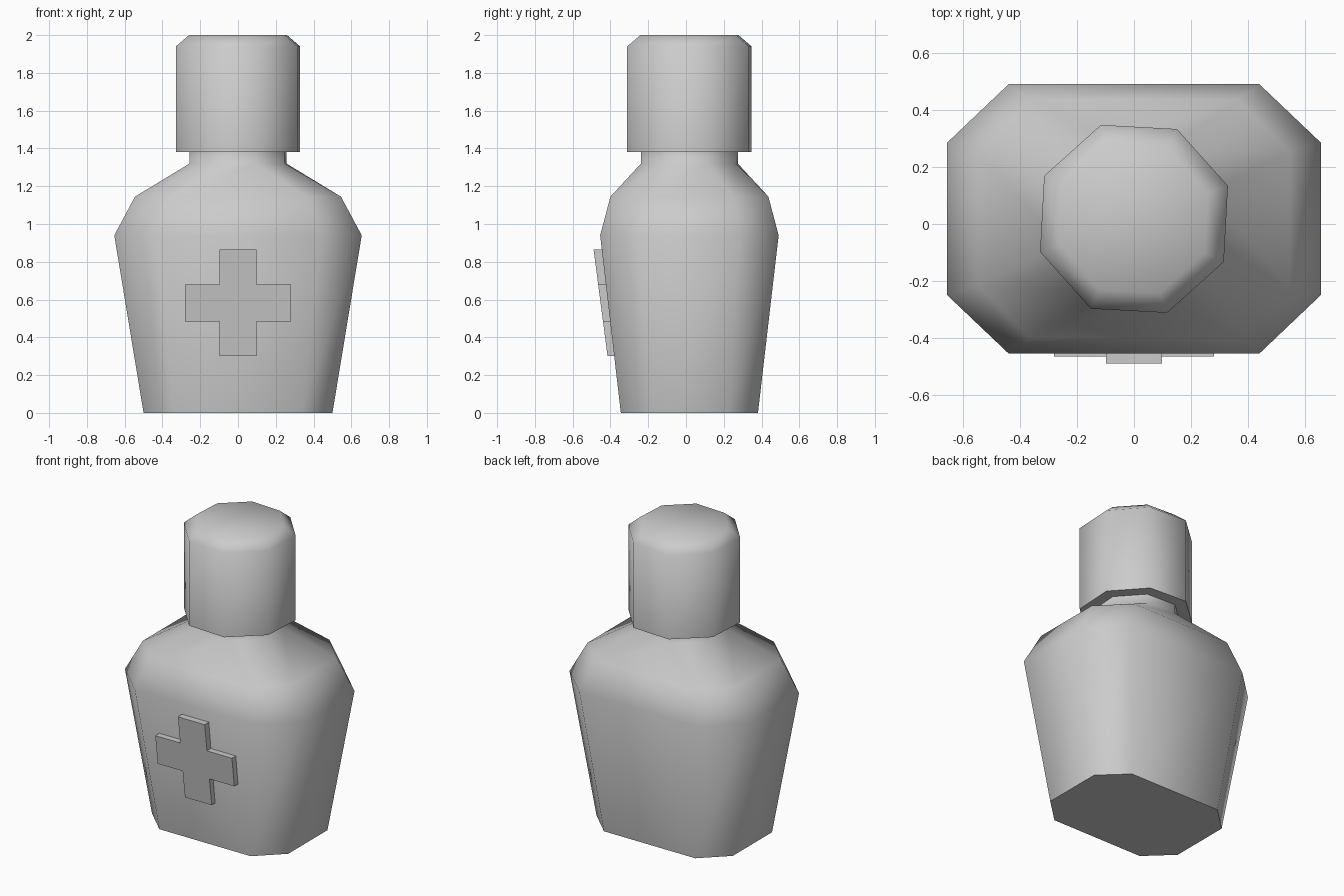
import bpy, bmesh
from math import sin, cos, radians

cube = bpy.data.objects.get("Cube")
if cube:
    bpy.data.objects.remove(cube, do_unlink=True)

CENTRE_Y = 0.018

grey = bpy.data.materials.new("plain grey")
grey.use_nodes = True
COLOUR = (0.6, 0.6, 0.6, 1)
grey.diffuse_color = COLOUR
grey.node_tree.nodes["Principled BSDF"].inputs["Base Color"].default_value = COLOUR


def finish(name, bm, angle):
    bmesh.ops.recalc_face_normals(bm, faces=bm.faces)
    mesh = bpy.data.meshes.new(name)
    bm.to_mesh(mesh)
    bm.free()
    mesh.materials.append(grey)
    obj = bpy.data.objects.new(name, mesh)
    bpy.context.collection.objects.link(obj)
    bpy.ops.object.select_all(action='DESELECT')
    obj.select_set(True)
    bpy.context.view_layer.objects.active = obj
    bpy.ops.object.shade_smooth_by_angle(angle=radians(angle))


def loft(name, rings, angle):
    """Skin a stack of closed rings and cap both ends."""
    bm = bmesh.new()
    loops = [[bm.verts.new(p) for p in ring] for ring in rings]
    for low, high in zip(loops, loops[1:]):
        for i in range(len(low)):
            j = (i + 1) % len(low)
            bm.faces.new((low[i], low[j], high[j], high[i]))
    bm.faces.new(loops[0])
    bm.faces.new(loops[-1])
    finish(name, bm, angle)


def round_ring(radius, z):
    # Regular octagon, turned slightly off the body axes
    angles = [radians(19.4 + 45 * i) for i in range(8)]
    return [(radius * cos(a), CENTRE_Y + radius * sin(a), z) for a in angles]


def body_ring(half_x, half_y, z):
    # Rectangle with cut corners, starting at the same corner as round_ring
    cx, cy = half_x * 0.67, half_y * 0.565
    quarter = [(half_x, cy), (cx, half_y)]
    pts = quarter + [(-x, y) for x, y in reversed(quarter)]
    pts += [(-x, -y) for x, y in pts]
    return [(x, CENTRE_Y + y, z) for x, y in pts]


# Bottle with tapered sides, shoulders and neck
loft("bottle_body", [
    body_ring(0.5, 0.363, 0),
    body_ring(0.655, 0.4725, 0.94),
    body_ring(0.545, 0.418, 1.145),
    round_ring(0.272, 1.32),
    round_ring(0.272, 1.40),
], 70)

# Cap with bevelled top
loft("bottle_cap", [
    round_ring(0.349, 1.38),
    round_ring(0.349, 1.94),
    round_ring(0.275, 2.0),
], 70)

# Raised cross lying along the sloping front
ARM, REACH, MID = 0.098, 0.281, 0.583
quarter = [(REACH, ARM), (ARM, ARM), (ARM, REACH)]
outline = quarter + [(-x, z) for x, z in reversed(quarter)]
outline += [(-x, -z) for x, z in outline]


def cross_ring(depth):
    return [(x, -0.376 - 0.131 * (z + MID) + depth, z + MID) for x, z in outline]


loft("front_cross", [cross_ring(0), cross_ring(0.07)], 30)
